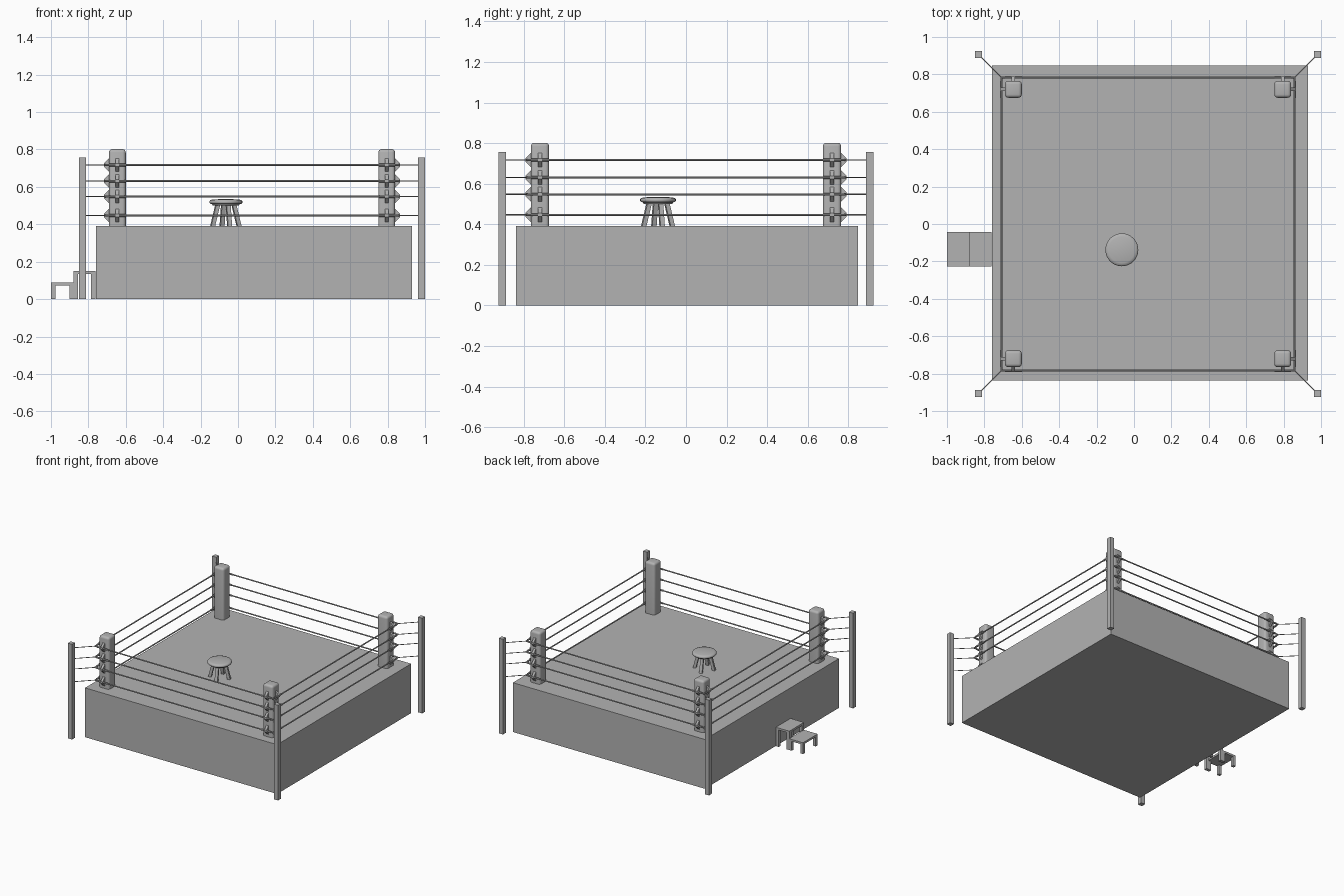
import bpy, bmesh, math
from mathutils import Vector, Matrix

cube = bpy.data.objects.get("Cube")
if cube:
    bpy.data.objects.remove(cube, do_unlink=True)

GREY = (0.45, 0.45, 0.45, 1)
grey = bpy.data.materials.new("plain_grey")
grey.use_nodes = True
grey.diffuse_color = GREY
grey.node_tree.nodes["Principled BSDF"].inputs["Base Color"].default_value = GREY

RING_X = 0.075                      # ring centre along x
DECK = 0.392                        # height of the ring floor
ROPE = 0.784                        # half width of the rope square
PAD = 0.72                          # half spacing of the corner pads
POST = 0.906                        # half spacing of the outer posts
ROPE_HEIGHTS = (0.447, 0.548, 0.631, 0.717)
CORNERS = [(-1, -1), (1, -1), (1, 1), (-1, 1)]


def make(name, bm, smooth=False):
    bmesh.ops.recalc_face_normals(bm, faces=bm.faces)
    mesh = bpy.data.meshes.new(name)
    bm.to_mesh(mesh)
    bm.free()
    obj = bpy.data.objects.new(name, mesh)
    bpy.context.scene.collection.objects.link(obj)
    mesh.materials.append(grey)
    if smooth:
        bpy.ops.object.select_all(action='DESELECT')
        obj.select_set(True)
        bpy.context.view_layer.objects.active = obj
        bpy.ops.object.shade_smooth_by_angle(angle=math.radians(40))
    return obj


def add_box(bm, low, high):
    low, high = Vector(low), Vector(high)
    matrix = Matrix.Translation((low + high) / 2) @ Matrix.Diagonal((*(high - low), 1))
    return bmesh.ops.create_cube(bm, size=1, matrix=matrix)["verts"]


def add_rod(bm, start, end, radius, sides=8):
    start, end = Vector(start), Vector(end)
    axis = end - start
    matrix = Matrix.Translation((start + end) / 2) @ axis.to_track_quat('Z', 'Y').to_matrix().to_4x4()
    bmesh.ops.create_cone(bm, cap_ends=True, segments=sides, radius1=radius,
                          radius2=radius, depth=axis.length, matrix=matrix)


def corner(sx, sy, spacing, z):
    return Vector((RING_X + sx * spacing, sy * spacing, z))


# Platform
bm = bmesh.new()
add_box(bm, (-0.76, -0.837, 0), (0.93, 0.848, DECK))
make("platform", bm)

# Outer posts and padded corners
for i, (sx, sy) in enumerate(CORNERS):
    bm = bmesh.new()
    half = Vector((0.018, 0.018, 0))
    add_box(bm, corner(sx, sy, POST, 0) - half, corner(sx, sy, POST, 0.757) + half)
    make(f"outer_post_{i + 1}", bm)

    bm = bmesh.new()
    half = Vector((0.045, 0.045, 0))
    add_box(bm, corner(sx, sy, PAD, DECK) - half, corner(sx, sy, PAD, 0.802) + half)
    rim = [e for e in bm.edges if max(v.co.z for v in e.verts) > DECK + 0.1]
    bmesh.ops.bevel(bm, geom=rim, offset=0.018, segments=4, profile=0.5, affect='EDGES')
    make(f"corner_pad_{i + 1}", bm, True)

# Ropes around the ring, and tie lines out to the posts
ropes, ties = bmesh.new(), bmesh.new()
for z in ROPE_HEIGHTS:
    for i, (sx, sy) in enumerate(CORNERS):
        following = CORNERS[(i + 1) % 4]
        add_rod(ropes, corner(sx, sy, ROPE, z), corner(*following, ROPE, z), 0.005)
        add_rod(ties, corner(sx, sy, ROPE, z), corner(sx, sy, POST, z), 0.003, 6)
make("ropes", ropes, True)
make("tie_lines", ties, True)

# Tapered rope holders on the two outer sides of every pad, each with a sleeve
holders = bmesh.new()
for sx, sy in CORNERS:
    for out in (Vector((sx, 0, 0)), Vector((0, sy, 0))):
        side = Vector((-out.y, out.x, 0))
        for z in ROPE_HEIGHTS:
            root = corner(sx, sy, PAD, z) + out * 0.04
            tip = corner(sx, sy, PAD, z) + out * (ROPE - PAD + 0.008)
            rings = []
            for centre, tall in ((root, 0.04), (tip, 0.008)):
                rings.append([holders.verts.new(centre + side * a * 0.009 + Vector((0, 0, b * tall)))
                              for a, b in CORNERS])
            for ring in rings:
                holders.faces.new(ring)
            for k in range(4):
                n = (k + 1) % 4
                holders.faces.new((rings[0][k], rings[0][n], rings[1][n], rings[1][k]))
            middle = corner(sx, sy, PAD, z) + out * (ROPE - PAD)
            add_rod(holders, middle - side * 0.045, middle + side * 0.045, 0.007)
make("rope_holders", holders)

# Stool seat: a rounded disc over a narrower base
STOOL = Vector((-0.065, -0.138, 0))
profile = [(0, 0.5), (0.07, 0.5), (0.074, 0.508), (0.084, 0.51), (0.088, 0.515),
           (0.088, 0.523), (0.083, 0.529), (0.07, 0.533), (0, 0.535)]
bm = bmesh.new()
points = [bm.verts.new(STOOL + Vector((r, 0, z))) for r, z in profile]
edges = [bm.edges.new(pair) for pair in zip(points, points[1:])]
bmesh.ops.spin(bm, geom=points + edges, cent=STOOL, axis=(0, 0, 1),
               angle=math.tau, steps=32, use_duplicate=False)
bmesh.ops.remove_doubles(bm, verts=bm.verts, dist=0.0005)
make("stool_seat", bm, True)

# Four splayed stool legs
bm = bmesh.new()
for k in range(4):
    turn = Matrix.Rotation(math.radians(16 + 90 * k), 3, 'Z')
    for v in add_box(bm, (-0.011, -0.011, DECK), (0.011, 0.011, 0.505)):
        v.co.x += 0.073 if v.co.z < 0.45 else 0.045
        v.co = turn @ v.co + STOOL
make("stool_legs", bm)

# Entry steps: two small benches
for name, x0, x1, top in (("lower_step", -1, -0.876, 0.09), ("upper_step", -0.88, -0.762, 0.15)):
    y0, y1, leg = -0.226, -0.042, 0.024
    bm = bmesh.new()
    add_box(bm, (x0, y0, top - 0.016), (x1, y1, top))
    for x in (x0, x1 - leg):
        for y in (y0, y1 - leg):
            add_box(bm, (x, y, 0), (x + leg, y + leg, top - 0.016))
    make(name, bm)
